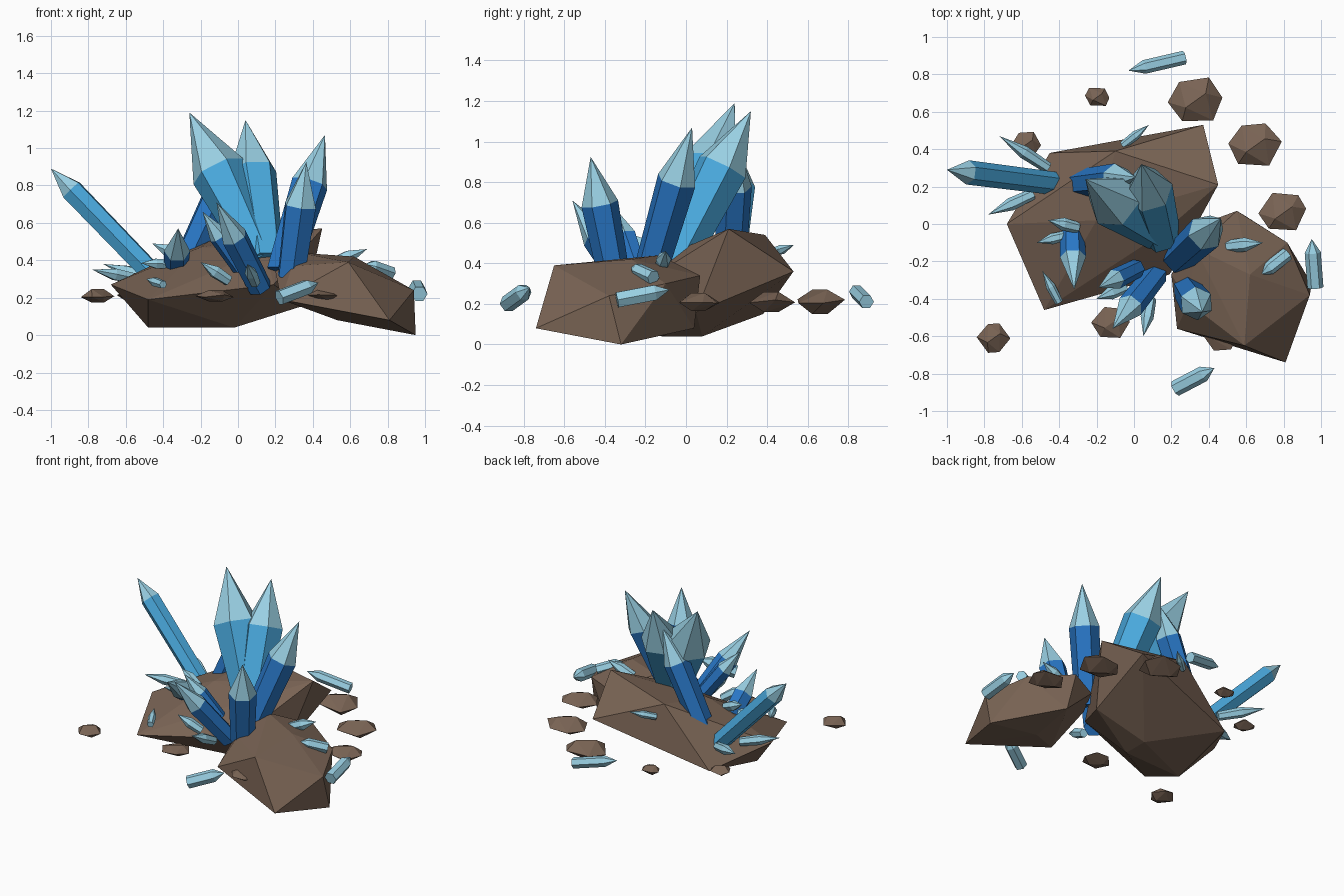
import bpy, bmesh, math, random
from mathutils import Vector

random.seed(4)
default_cube = bpy.data.objects.get("Cube")
if default_cube:
    bpy.data.objects.remove(default_cube, do_unlink=True)


def make_material(name, rgb):
    mat = bpy.data.materials.new(name)
    mat.use_nodes = True
    colour = (*rgb, 1)
    mat.diffuse_color = colour
    shader = mat.node_tree.nodes["Principled BSDF"]
    shader.inputs["Base Color"].default_value = colour
    shader.inputs["Roughness"].default_value = 0.8
    return mat


brown = make_material("brown stone", (.19, .125, .088))
pale = make_material("pale crystal", (.32, .63, .77))
sky = make_material("sky blue crystal", (.07, .41, .75))
deep = make_material("deep blue crystal", (.022, .185, .57))


def finish(name, bm, materials):
    bmesh.ops.recalc_face_normals(bm, faces=bm.faces)
    mesh = bpy.data.meshes.new(name)
    bm.to_mesh(mesh)
    bm.free()
    for mat in materials:
        mesh.materials.append(mat)
    obj = bpy.data.objects.new(name, mesh)
    bpy.context.collection.objects.link(obj)


def boulder(name, points):
    """Faceted rock: the convex hull of a few corner points."""
    bm = bmesh.new()
    for p in points:
        bm.verts.new(p)
    bmesh.ops.convex_hull(bm, input=bm.verts)
    loose = [v for v in bm.verts if not v.link_faces]
    bmesh.ops.delete(bm, geom=loose, context='VERTS')
    finish(name, bm, [brown])


def crystal(name, base, tip, radius, shoulder, taper, body, sink=0.0):
    """Six-sided column from base to shoulder, with a pointed pale cap."""
    base, tip = Vector(base), Vector(tip)
    axis = (tip - base).normalized()
    turn = axis.to_track_quat('Z', 'Y')
    neck = base.lerp(tip, shoulder)
    bm = bmesh.new()
    rings = []
    for centre, r in ((base - axis * sink, radius * taper), (neck, radius)):
        rings.append([bm.verts.new(centre + turn @ Vector(
            (r * math.cos(k * math.pi / 3), r * math.sin(k * math.pi / 3), 0)))
            for k in range(6)])
    point = bm.verts.new(tip)
    low, high = rings
    bm.faces.new(low)
    for k in range(6):
        n = (k + 1) % 6
        bm.faces.new((low[k], low[n], high[n], high[k]))
        cap = bm.faces.new((high[k], high[n], point))
        cap.material_index = 1
    finish(name, bm, [body, pale])


# Two large boulders
boulder("back_boulder", [
    (-.68, 0, .27), (-.48, -.46, .19), (.19, -.27, .27), (.45, .21, .57),
    (.37, .53, .36), (-.45, .38, .15), (-.1, .39, .54), (-.2, .02, .47),
    (.15, -.05, .46), (-.48, -.12, .04), (-.02, -.1, .04), (-.02, .08, .04),
    (.36, .05, .16)])
boulder("front_boulder", [
    (.55, .07, .34), (.82, -.1, .3), (.94, -.38, .24), (.95, -.32, 0),
    (.81, -.74, .08), (.59, -.65, .39), (.23, -.56, .19), (.2, -.27, .34),
    (.29, -.42, .37), (.33, -.13, .44), (.62, -.27, .42), (.53, -.35, .08),
    (.6, .04, .08), (.36, 0, .3)])

# Flat floating stones: x, y, radius, half height
for i, (x, y, r, h) in enumerate([
        (-.195, .68, .068, .03), (.33, .66, .152, .06), (.65, .42, .143, .05),
        (.8, .06, .13, .045), (-.57, .43, .075, .03), (-.75, -.61, .095, .036),
        (-.12, -.53, .104, .03), (.46, -.59, .105, .03)]):
    corners = []
    for k in range(6):
        a = k * math.pi / 3 + random.uniform(-.2, .2)
        s = r * random.uniform(.92, 1.05)
        corners.append((x + s * math.cos(a), y + s * .9 * math.sin(a),
                        .21 + h * random.uniform(-.25, .25)))
    for sign in (-1, 1):
        for side in (-1, 1):
            corners.append((x + side * r * .35, y + side * sign * r * .25,
                            .21 + sign * h))
    boulder(f"floating_stone_{i + 1}", corners)

# Large crystals growing out of the rock
for name, base, tip, r, shoulder, taper, body in [
        ("long_left_crystal", (-.45, .22, .32), (-1, .29, .89), .065, .8, .95, sky),
        ("tall_left_crystal", (.11, -.04, .44), (-.26, .24, 1.19), .15, .58, .62, sky),
        ("tall_middle_crystal", (.14, -.04, .44), (.04, .32, 1.15), .13, .61, .8, sky),
        ("tall_right_crystal", (.25, -.17, .38), (.465, .03, 1.07), .1, .62, .85, deep),
        ("front_right_crystal", (.29, -.36, .36), (.365, -.47, .925), .092, .59, .85, deep),
        ("back_crystal", (-.26, .22, .42), (.01, .25, 1), .086, .62, .9, deep),
        ("front_crystal", (.1, -.29, .29), (-.115, -.56, .71), .072, .56, .9, deep),
        ("front_inner_crystal", (-.01, -.25, .4), (-.19, -.34, .66), .056, .5, .9, deep),
        ("left_stub_crystal", (-.33, -.06, .37), (-.32, -.35, .57), .07, .4, .9, deep)]:
    crystal(name, base, tip, r, shoulder, taper, body, sink=.05)

# Small pale shards stuck in the rock
for i, (base, tip, r) in enumerate([
        ((-.46, .3, .3), (-.72, .47, .38), .035),
        ((-.54, .16, .3), (-.78, .05, .35), .035),
        ((-.3, -.02, .42), (-.46, .02, .49), .035),
        ((-.36, -.06, .38), (-.52, -.1, .385), .03),
        ((-.4, -.42, .27), (-.49, -.25, .3), .026),
        ((-.06, .42, .45), (.08, .53, .49), .025),
        ((.09, -.4, .28), (.05, -.6, .38), .035),
        ((.5, -.12, .38), (.69, -.1, .46), .038),
        ((-.05, -.34, .29), (-.2, -.4, .39), .035)]):
    crystal(f"small_shard_{i + 1}", base, tip, r, .5, .85, pale)

# Loose shards around the rock
for i, (base, tip, r) in enumerate([
        ((.27, .89, .21), (-.03, .82, .28), .037),
        ((.22, -.88, .2), (.43, -.77, .28), .043),
        ((.97, -.34, .22), (.95, -.08, .27), .043),
        ((.82, -.16, .33), (.68, -.27, .38), .037)]):
    crystal(f"loose_shard_{i + 1}", base, tip, r, .72, 1, pale)
